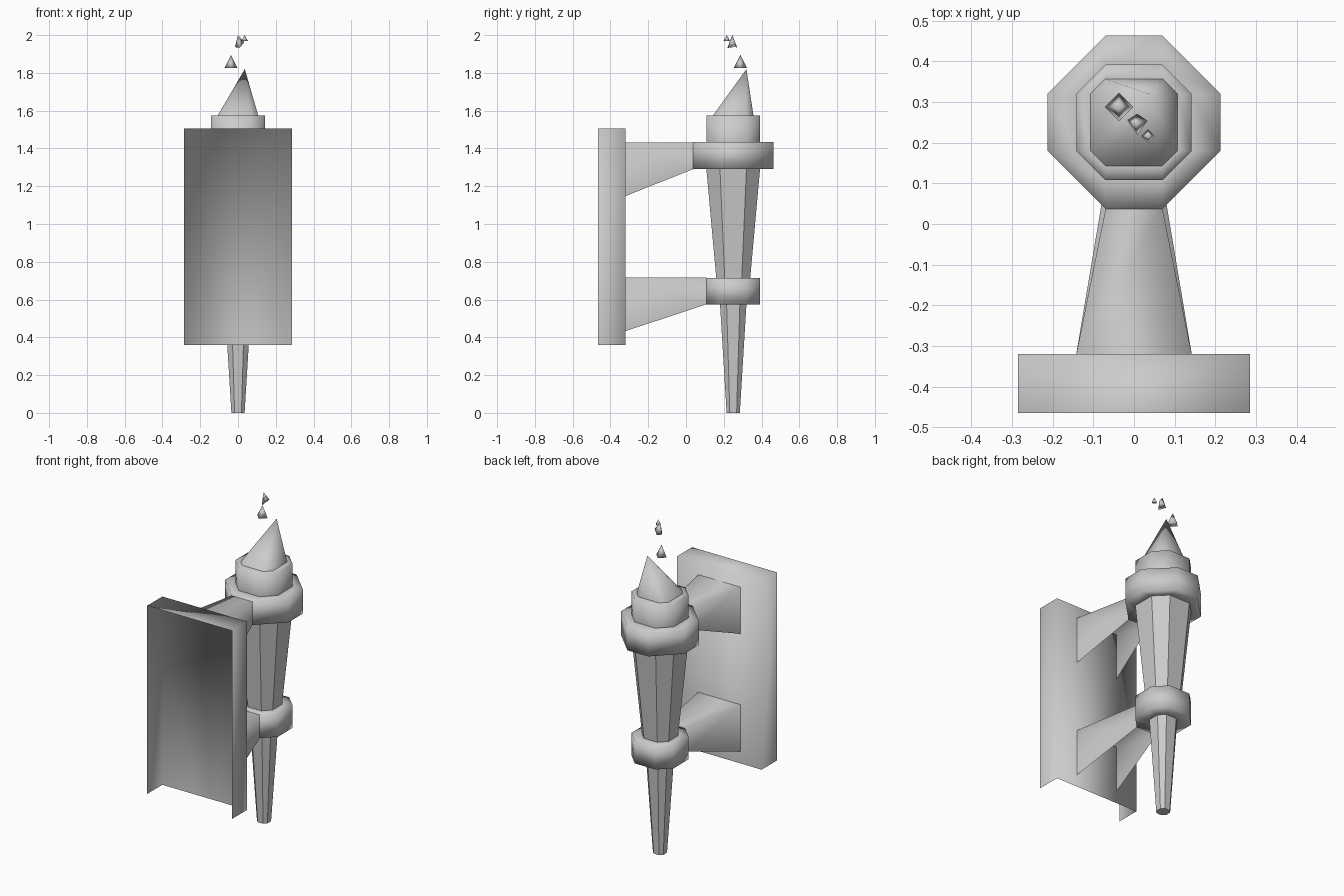
import bpy

if "Cube" in bpy.data.objects:
    bpy.data.objects.remove(bpy.data.objects["Cube"])

CY = 0.25  # y of the torch axis


def make(name, verts, faces, smooth=True):
    me = bpy.data.meshes.new(name)
    me.from_pydata(verts, [], faces)
    me.polygons.foreach_set("use_smooth", [smooth] * len(me.polygons))
    ob = bpy.data.objects.new(name, me)
    bpy.context.collection.objects.link(ob)
    return ob


def octagon(half, corner, z):
    h, c = half, corner
    pts = [(c, -h), (h, -c), (h, c), (c, h), (-c, h), (-h, c), (-h, -c), (-c, -h)]
    return [(x, y + CY, z) for x, y in pts]


def loft(name, sections, smooth=True, cap_bottom=False):
    """Skin a stack of (half width, half flat, z) octagons."""
    verts = [p for s in sections for p in octagon(*s)]
    faces = []
    for k in range(len(sections) - 1):
        a, b = k * 8, k * 8 + 8
        for i in range(8):
            j = (i + 1) % 8
            faces.append((a + i, a + j, b + j, b + i))
    if cap_bottom:
        faces.append(tuple(reversed(range(8))))
    return make(name, verts, faces, smooth)


def pyramid(name, base, apex):
    n = len(base)
    faces = [(i, (i + 1) % n, n) for i in range(n)]
    faces.append(tuple(reversed(range(n))))
    return make(name, base + [apex], faces)


# Wall plate: open at the front and the bottom
X, Y0, Y1, Z0, Z1 = 0.285, -0.465, -0.32, 0.36, 1.505
make("wall_plate",
     [(x, y, z) for z in (Z0, Z1) for x, y in ((-X, Y0), (X, Y0), (X, Y1), (-X, Y1))],
     [(1, 2, 6, 5), (2, 3, 7, 6), (3, 0, 4, 7), (4, 5, 6, 7)])

# Torch shaft, in two tapered lengths
loft("lower_shaft", [(0.035, 0.018, 0), (0.07, 0.035, 0.575)], False, True)
loft("upper_shaft", [(0.09, 0.045, 0.715), (0.142, 0.07, 1.29)], False)

# Holding rings
loft("lower_ring", [(0.07, 0.035, 0.575), (0.142, 0.07, 0.575),
                    (0.142, 0.07, 0.715), (0.09, 0.045, 0.715)])
loft("upper_ring", [(0.142, 0.07, 1.29), (0.213, 0.07, 1.29),
                    (0.213, 0.07, 1.435), (0.142, 0.07, 1.435)])

# Cup rim above the upper ring
loft("torch_cup", [(0.142, 0.07, 1.435), (0.142, 0.07, 1.575), (0.107, 0.07, 1.575)])

# Brackets: top and two side fins, open underneath
for name, y_end, bottom in (("lower_bracket", CY - 0.142, 0.575),
                            ("upper_bracket", CY - 0.213, 1.29)):
    top = bottom + 0.142
    low = bottom - 0.142
    make(name,
         [(-0.142, Y1, top), (0.142, Y1, top), (0.07, y_end, top), (-0.07, y_end, top),
          (-0.142, Y1, low), (0.142, Y1, low), (0.07, y_end, bottom), (-0.07, y_end, bottom)],
         [(0, 1, 2, 3), (1, 5, 6, 2), (0, 3, 7, 4)])

# Leaning flame
flame = octagon(0.107, 0.07, 1.575)
make("flame", flame + [(0.036, 0.32, 1.82)], [(i, (i + 1) % 8, 8) for i in range(8)])


# Sparks above the flame
def spark(name, x, y, z, r, h):
    pyramid(name, [(x, y - r, z), (x + r, y, z), (x, y + r, z), (x - r, y, z)], (x, y, z + h))


spark("large_spark", -0.037, 0.288, 1.825, 0.035, 0.07)
spark("small_spark", 0.035, 0.216, 1.97, 0.017, 0.03)
pyramid("middle_spark",
        [(0.008, 0.219, 1.932), (0.033, 0.254, 1.962), (0.008, 0.271, 1.935), (-0.016, 0.256, 1.937)],
        (0.0, 0.245, 2.0))
